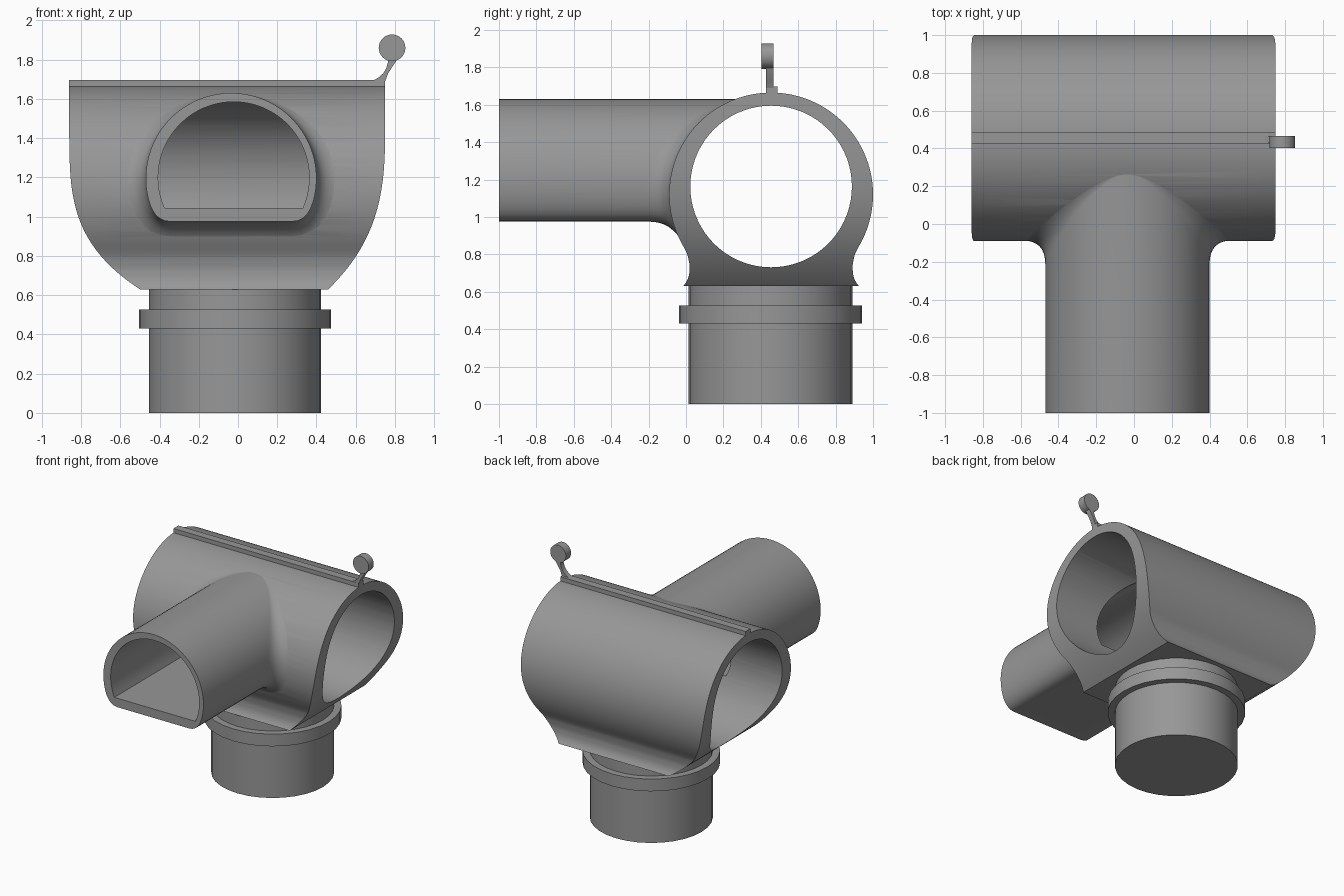
import bpy, bmesh, math
from mathutils import Vector, Matrix

if "Cube" in bpy.data.objects:
    bpy.data.objects.remove(bpy.data.objects["Cube"])

grey = bpy.data.materials.new("plain_grey")
grey.use_nodes = True
grey.diffuse_color = (0.31, 0.31, 0.31, 1)
grey.node_tree.nodes["Principled BSDF"].inputs["Base Color"].default_value = grey.diffuse_color


def finish(name, bm, angle=35):
    bmesh.ops.recalc_face_normals(bm, faces=bm.faces)
    mesh = bpy.data.meshes.new(name)
    bm.to_mesh(mesh)
    bm.free()
    mesh.materials.append(grey)
    ob = bpy.data.objects.new(name, mesh)
    bpy.context.collection.objects.link(ob)
    smooth(ob, angle)
    return ob


def smooth(ob, angle=35):
    bpy.ops.object.select_all(action='DESELECT')
    bpy.context.view_layer.objects.active = ob
    ob.select_set(True)
    bpy.ops.object.shade_smooth_by_angle(angle=math.radians(angle))


def loft(name, rings):
    """Closed skin over a list of equal-length rings, capped at both ends."""
    bm = bmesh.new()
    rows = [[bm.verts.new(p) for p in ring] for ring in rings]
    n = len(rows[0])
    for a, b in zip(rows, rows[1:]):
        for i in range(n):
            j = (i + 1) % n
            bm.faces.new((a[i], a[j], b[j], b[i]))
    bm.faces.new(rows[0])
    bm.faces.new(rows[-1])
    return finish(name, bm)


def cylinder(name, centre, radius, depth, axis='Z', sides=32):
    bm = bmesh.new()
    turn = {'X': Matrix.Rotation(math.pi / 2, 4, 'Y'),
            'Y': Matrix.Rotation(math.pi / 2, 4, 'X'), 'Z': Matrix()}[axis]
    bmesh.ops.create_cone(bm, cap_ends=True, segments=sides, radius1=radius, radius2=radius,
                          depth=depth, matrix=Matrix.Translation(centre) @ turn)
    return finish(name, bm)


def prism(name, outline, y0, y1):
    """Extrude an x-z outline along y."""
    return loft(name, [[(x, y, z) for x, z in outline] for y in (y0, y1)])


def combine(ob, other, operation):
    mod = ob.modifiers.new(operation, 'BOOLEAN')
    mod.object, mod.operation, mod.solver = other, operation, 'EXACT'
    bpy.context.view_layer.objects.active = ob
    bpy.ops.object.modifier_apply(modifier=mod.name)
    bpy.data.objects.remove(other)


# Main body: rectangles stacked in z, round above, pinched neck and flare below
CY, CZ, R = 0.455, 1.12, 0.545
NECK = [(0.63, 0.47), (0.655, 0.45), (0.69, 0.438), (0.74, 0.435), (0.80, 0.447), (0.84, 0.4675)]


def half_width(z):
    if z >= NECK[-1][0]:
        return math.sqrt(max(R * R - (z - CZ) ** 2, 0.0004))
    for (z0, w0), (z1, w1) in zip(NECK, NECK[1:]):
        if z <= z1:
            return w0 + (w1 - w0) * (z - z0) / (z1 - z0)


def body_layer(z):
    u = max(0, (1.5 - z) / 0.87)
    left, right, w = -0.86 + 0.36 * u ** 3.7, 0.75 - 0.29 * u ** 3.1, half_width(z)
    return [(left, CY - w, z), (right, CY - w, z), (right, CY + w, z), (left, CY + w, z)]


start = math.asin((0.84 - CZ) / R)
levels = [0.63 + 0.0175 * i for i in range(12)]
levels += [CZ + R * math.sin(start + (math.radians(88) - start) * i / 44) for i in range(45)]
body = loft("tee_body", [body_layer(z) for z in levels])

# Branch pipe: D section with a fillet that flares onto the body
BX, BZ, BR, FLOOR = -0.035, 1.195, 0.435, 0.975
section = [Vector((BR * math.cos(a), BZ + BR * math.sin(a)))
           for a in (math.radians(-15 + 210 * i / 48) for i in range(49))]
p0, p1, p2 = Vector((-section[0].x, section[0].y)), Vector((-0.391, FLOOR)), Vector((-0.31, FLOOR))
corner = [p0 * (1 - t) ** 2 + p1 * 2 * t * (1 - t) + p2 * t * t for t in (0.2, 0.4, 0.6, 0.8, 1)]
bottom = [Vector((-0.31 + 0.62 * i / 8, FLOOR)) for i in range(1, 8)]
section += corner + bottom + [Vector((-p.x, p.y)) for p in reversed(corner)]

STEPS = 8
rings = [[] for _ in range(STEPS + 3)]
for i, p in enumerate(section):
    tangent = section[(i + 1) % len(section)] - section[i - 1]
    n = Vector((tangent.y, -tangent.x)).normalized()
    r = 0.125 * (1 - max(0, n.y) ** 2)
    e = p + n * r
    surface, foot = CY - half_width(p.y), CY - half_width(e.y) + 0.004
    path = [Vector((p.x, surface - r, p.y)), Vector((p.x, surface, p.y)), Vector((e.x, foot, e.y))]
    rings[0].append((p.x + BX, -1, p.y))
    for k in range(STEPS + 1):
        t = k / STEPS
        q = path[0] * (1 - t) ** 2 + path[1] * 2 * t * (1 - t) + path[2] * t * t
        rings[k + 1].append((q.x + BX, q.y, q.z))
    rings[-1].append((p.x * 0.9 + BX, CY, BZ + (p.y - BZ) * 0.9))
combine(body, loft("branch_pipe", rings), 'UNION')

# Hollow out the bore and the branch passage
combine(body, cylinder("bore_cutter", (0, CY, 1.163), 0.432, 3, 'X', 72), 'DIFFERENCE')
low = math.asin((1.045 - 1.2) / 0.385)
passage = [(-0.022 + 0.385 * math.cos(a), 1.2 + 0.385 * math.sin(a))
           for a in (low + (math.pi - 2 * low) * i / 48 for i in range(49))]
combine(body, prism("passage_cutter", passage, -1.1, CY), 'DIFFERENCE')
smooth(body)

# Round spigot with collar
cylinder("spigot", (-0.015, 0.452, 0.316), 0.438, 0.632)
cylinder("spigot_collar", (-0.015, 0.452, 0.478), 0.49, 0.096)

# Top rail
prism("top_rail", [(-0.86, 1.64), (0.75, 1.64), (0.75, 1.697), (-0.86, 1.697)], 0.427, 0.488)

# Curved arm holding the round knob
arm = [(0.68, 1.69), (0.75, 1.69), (0.765, 1.73), (0.81, 1.80), (0.81, 1.83),
       (0.765, 1.83), (0.765, 1.79), (0.755, 1.755), (0.74, 1.73), (0.715, 1.708)]
prism("knob_arm", arm, 0.428, 0.467)
knob = cylinder("knob", (0.785, 0.435, 1.86), 0.068, 0.064, 'Y')
